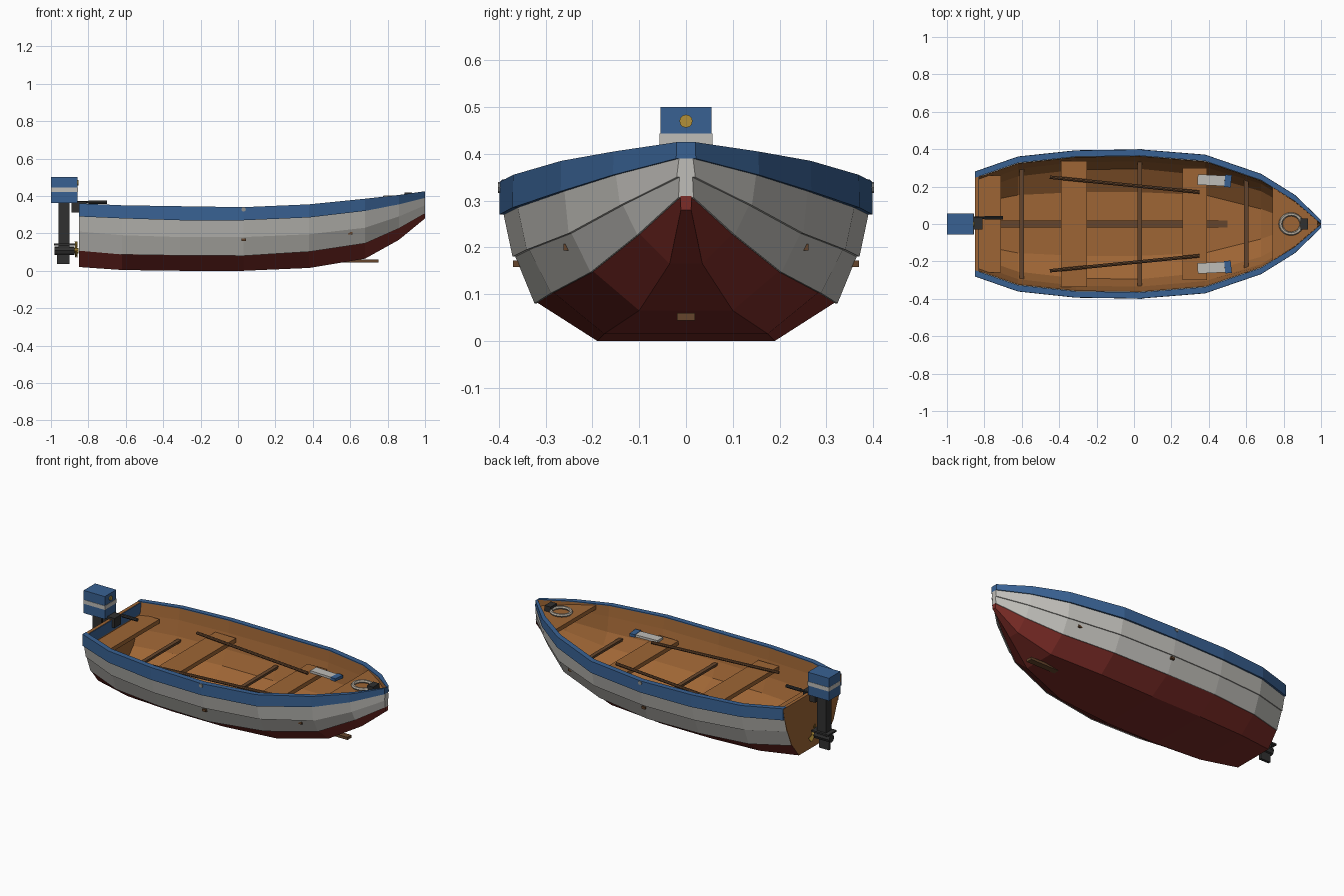
import bpy, bmesh, math
from mathutils import Vector

if "Cube" in bpy.data.objects:
    bpy.data.objects.remove(bpy.data.objects["Cube"])

def mat(name, c):
    m = bpy.data.materials.new(name)
    m.diffuse_color = (*c, 1)
    m.use_nodes = True
    m.node_tree.nodes["Principled BSDF"].inputs["Base Color"].default_value = m.diffuse_color
    return m

BLUE = mat("blue_paint", (0.04, 0.12, 0.29))
WHITE = mat("white_paint", (0.52, 0.51, 0.48))
RED = mat("red_paint", (0.20, 0.025, 0.02))
WOOD = mat("wood", (0.34, 0.13, 0.035))
DARK = mat("dark_wood", (0.13, 0.06, 0.025))
BLACK = mat("dark_metal", (0.03, 0.03, 0.03))
METAL = mat("metal", (0.28, 0.28, 0.27))
ROPE = mat("rope", (0.45, 0.40, 0.33))
BRASS = mat("brass", (0.45, 0.28, 0.04))

def make(name, verts, faces, m, mirror=False):
    me = bpy.data.meshes.new(name)
    me.from_pydata(verts, [], faces)
    bm = bmesh.new()
    bm.from_mesh(me)
    bmesh.ops.remove_doubles(bm, verts=bm.verts, dist=0.0002)
    bm.to_mesh(me)
    bm.free()
    me.materials.append(m)
    o = bpy.data.objects.new(name, me)
    bpy.context.collection.objects.link(o)
    if mirror:
        o.modifiers.new("mirror", 'MIRROR').use_axis = (False, True, False)
    return o

def loft(name, secs, m, closed=False, mirror=True):
    n = len(secs[0])
    verts = [p for s in secs for p in s]
    faces = []
    for i in range(len(secs) - 1):
        for j in range(n if closed else n - 1):
            k = (j + 1) % n
            faces.append((i*n + j, i*n + k, i*n + n + k, i*n + n + j))
    if closed:
        faces.append(tuple(reversed(range(n))))
    return make(name, verts, faces, m, mirror)

def box(name, x, y, z, m, rot=0, mirror=False):
    """Box from (min, max) ranges, turned about z."""
    c = Vector(((x[0]+x[1])/2, (y[0]+y[1])/2, (z[0]+z[1])/2))
    v = [(a - c.x, b - c.y, d - c.z) for a in x for b in y for d in z]
    f = [(0, 1, 3, 2), (4, 6, 7, 5), (0, 4, 5, 1), (2, 3, 7, 6), (0, 2, 6, 4), (1, 5, 7, 3)]
    ca, sa = math.cos(rot), math.sin(rot)
    v = [(c.x + p[0]*ca - p[1]*sa, c.y + p[0]*sa + p[1]*ca, c.z + p[2]) for p in v]
    return make(name, v, f, m, mirror)

def rod(name, a, b, r, m, sides=8, r2=None):
    a, b = Vector(a), Vector(b)
    bpy.ops.mesh.primitive_cone_add(vertices=sides, radius1=r, radius2=r if r2 is None else r2,
                                    depth=(b - a).length, location=(a + b) / 2)
    o = bpy.context.object
    o.rotation_euler = (b - a).to_track_quat('Z', 'Y').to_euler()
    o.name = name
    o.data.materials.append(m)
    return o

def prism(name, pts, m, depth):
    """Polygon extruded along a vector."""
    n = len(pts)
    v = [Vector(p) for p in pts] + [Vector(p) + Vector(depth) for p in pts]
    f = [tuple(range(n)), tuple(reversed(range(n, 2*n)))]
    f += [(i, i + n, (i + 1) % n + n, (i + 1) % n) for i in range(n)]
    o = make(name, v, f, m)
    bm = bmesh.new()
    bm.from_mesh(o.data)
    bmesh.ops.recalc_face_normals(bm, faces=bm.faces)
    bm.to_mesh(o.data)
    bm.free()
    return o

# Hull stations: x, then (half width, z) of bottom, chine, mid strake, rail bottom, rail top
S = [(-.85, .13, .02, .20, .11, .243, .21, .268, .29, .28, .36),
     (-.62, .175, .004, .28, .09, .325, .19, .35, .28, .36, .35),
     (-.31, .19, 0, .315, .085, .36, .18, .385, .27, .393, .345),
     (.03, .19, 0, .32, .083, .365, .18, .39, .27, .398, .34),
     (.38, .175, .015, .285, .105, .335, .195, .36, .285, .37, .355),
     (.68, .10, .065, .20, .15, .245, .23, .26, .32, .267, .385),
     (.86, .035, .165, .10, .23, .135, .29, .15, .355, .155, .405),
     (1.0, .011, .28, .012, .31, .014, .35, .015, .39, .02, .425)]
S.append((1.0,) + tuple(0 if i % 2 == 0 else v for i, v in enumerate(S[-1][1:])))

def up(v, d):
    return max(0, v + d) if v > 0 else 0

loft("hull_bottom", [[(s[0], 0, s[2]), (s[0], s[1], s[2]), (s[0], s[3], s[4])] for s in S], RED)
loft("lower_strake", [[(s[0], s[3], s[4] - .003), (s[0], up(s[3], .004), s[4] - .003),
                       (s[0], s[5], s[6])] for s in S], WHITE)
loft("upper_strake", [[(s[0], s[5], s[6]), (s[0], up(s[5], .006), s[6]),
                       (s[0], s[7], s[8])] for s in S], WHITE)
loft("gunwale", [[(s[0], up(s[9], .001), s[8]), (s[0], s[9], s[10]),
                  (s[0], up(s[9], -.033), s[10]), (s[0], up(s[9], -.033), s[8])] for s in S], BLUE, True)

# Inner lining and floor
lining = []
for s in S[:-1]:
    h = [(up(s[9], -.035), s[10] - .004), (up(s[7], -.034), s[8]), (up(s[5], -.03), s[6]),
         (up(s[3], -.025), s[4] + .01), (up(s[1], -.02), s[2] + .025)]
    lining.append([(s[0], y, z) for y, z in h] + [(s[0], -y, z) for y, z in reversed(h)])
loft("inner_lining", lining, WOOD, mirror=False)

# Transom with painted inner top
s = S[0]
half = [(s[i], s[i + 1]) for i in (1, 3, 5, 7)] + [(s[9], s[10] - .003)]
prism("transom", [(-.851, y, z) for y, z in half] + [(-.851, -y, z) for y, z in reversed(half)], WOOD, (.02, 0, 0))
prism("transom_inner_top", [(-.831, -.25, .29), (-.831, .25, .29), (-.831, .255, .355), (-.831, -.255, .355)],
      BLUE, (.003, 0, 0))

# Keelson, cross bars, seats and foredeck
box("keelson", (-.72, .75), (-.019, .019), (.044, .06), DARK)
for x, w, z in ((-.6, .305, .17), (.03, .37, .165), (.6, .262, .20)):
    box("cross_bar", (x - .012, x + .012), (-w, w), (z - .007, z + .007), DARK)
box("stern_seat", (-.84, -.71), (-.26, .26), (.257, .282), WOOD)
box("middle_seat", (-.39, -.25), (-.338, .338), (.235, .26), WOOD)
box("forward_seat", (.26, .39), (-.30, .30), (.23, .255), WOOD)
deck = [(.74, .21), (.86, .13), (.98, .02)]
prism("foredeck", [(x, y, .36) for x, y in deck] + [(x, -y, .36) for x, y in reversed(deck)], WOOD, (0, 0, .025))

# Mooring ring and cleat
bpy.ops.mesh.primitive_torus_add(major_segments=20, minor_segments=6, major_radius=.052,
                                 minor_radius=.010, location=(.84, 0, .394))
ring = bpy.context.object
ring.name = "rope_coil"
ring.scale.x = 1.08
ring.data.materials.append(ROPE)
box("bow_cleat", (.89, .93), (-.03, .03), (.385, .418), BLACK)

# Oars and rowlocks
for sy in (1, -1):
    rod("oar_shaft", (-.45, sy*.25, .272), (.35, sy*.17, .272), .009, DARK)
    rod("rowlock", (.03, sy*.37, .328), (.03, sy*.402, .328), .012, METAL)
box("oar_blade", (.34, .485), (.206, .262), (.256, .27), WHITE, -.05, True)
box("oar_tip", (.485, .52), (.197, .263), (.254, .272), BLUE, -.1, True)

# Outboard motor
box("motor_cowl", (-1.0, -.858), (-.055, .055), (.362, .5), BLUE)
box("cowl_band", (-1.001, -.856), (-.057, .057), (.42, .444), WHITE)
rod("cowl_badge", (-.86, 0, .47), (-.853, 0, .47), .014, BRASS, 12)
box("motor_leg", (-.96, -.9), (-.025, .025), (.12, .365), BLACK)
box("cavitation_plate", (-.985, -.87), (-.04, .04), (.135, .145), BLACK)
rod("gearcase", (-.98, 0, .107), (-.875, 0, .107), .024, BLACK, 8)
box("skeg", (-.967, -.9), (-.008, .008), (.035, .09), BLACK)
rod("propeller_hub", (-.88, 0, .107), (-.854, 0, .107), .014, BRASS, 8)
for k in range(3):
    a = math.pi/2 + k * math.tau/3
    d, t = Vector((0, math.cos(a), math.sin(a))), Vector((.006, -math.sin(a)*.014, math.cos(a)*.014))
    c = Vector((-.867, 0, .107))
    prism("propeller_blade", [c + d*.01 - t*.5, c + d*.05 - t, c + d*.05 + t, c + d*.01 + t*.5], BRASS, (.004, 0, 0))
box("clamp_bracket", (-.89, -.81), (-.03, .03), (.312, .37), BLACK)
rod("tiller", (-.87, .034, .366), (-.77, .034, .366), .006, BLACK)
rod("tiller_grip", (-.80, .034, .366), (-.70, .034, .366), .010, BLACK)
